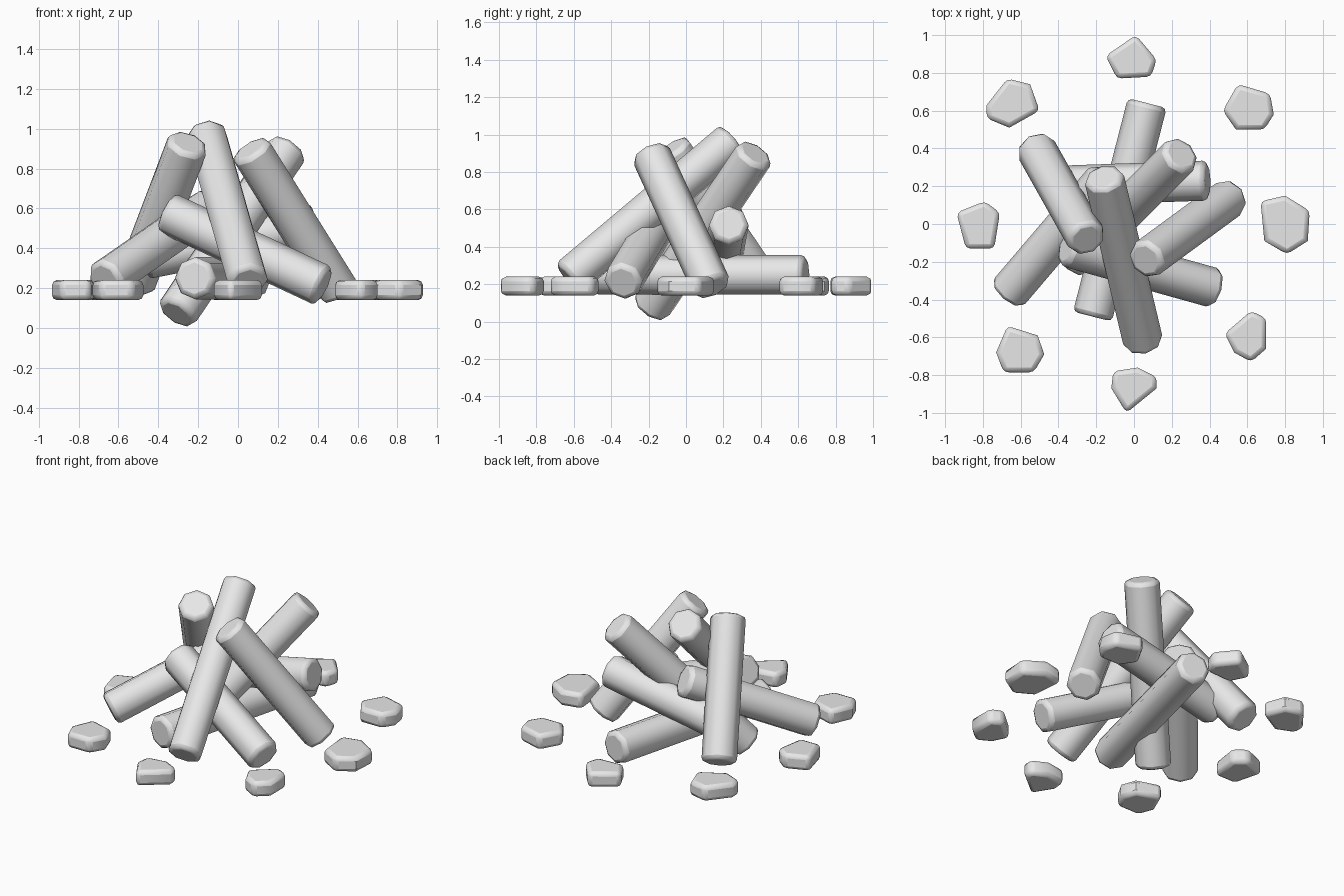
import bpy, bmesh
from mathutils import Vector

cube = bpy.data.objects.get("Cube")
if cube:
    bpy.data.objects.remove(cube, do_unlink=True)

grey = bpy.data.materials.new("plain grey")
grey.use_nodes = True
COLOUR = (0.8, 0.8, 0.8, 1)
grey.diffuse_color = COLOUR
grey.node_tree.nodes["Principled BSDF"].inputs["Base Color"].default_value = COLOUR


def finish(name, bm, bevel, angle):
    """Turn a bmesh into a bevelled, smooth shaded object."""
    bmesh.ops.recalc_face_normals(bm, faces=bm.faces)
    mesh = bpy.data.meshes.new(name)
    bm.to_mesh(mesh)
    bm.free()
    mesh.materials.append(grey)
    ob = bpy.data.objects.new(name, mesh)
    bpy.context.collection.objects.link(ob)
    mod = ob.modifiers.new("rounded rim", 'BEVEL')
    mod.width = bevel
    mod.segments = 2
    mod.limit_method = 'ANGLE'
    mod.angle_limit = 1.0          # rims only, not the long sides
    bpy.ops.object.select_all(action='DESELECT')
    ob.select_set(True)
    bpy.context.view_layer.objects.active = ob
    bpy.ops.object.shade_smooth_by_angle(angle=angle)
    return ob


def log(name, top, bottom, radius=0.106):
    """Eight-sided log between two end centres."""
    a, b = Vector(top), Vector(bottom)
    bm = bmesh.new()
    bmesh.ops.create_cone(bm, cap_ends=True, segments=8, radius1=radius,
                          radius2=radius, depth=(a - b).length)
    ob = finish(name, bm, 0.025, 0.9)
    ob.location = (a + b) / 2
    ob.rotation_euler = (a - b).to_track_quat('Z', 'Y').to_euler()


def stone(name, outline):
    """Flat stone extruded from its outline."""
    bm = bmesh.new()
    face = bm.faces.new([bm.verts.new((x, y, 0.14)) for x, y in outline])
    ext = bmesh.ops.extrude_face_region(bm, geom=[face])
    bmesh.ops.translate(bm, vec=(0, 0, 0.1),
                        verts=[v for v in ext["geom"] if isinstance(v, bmesh.types.BMVert)])
    finish(name, bm, 0.025, 0.9)


# Tall leaning logs
log("leaning_log_left", (-0.25, -0.08, 0.93), (-0.52, 0.40, 0.22))
log("leaning_log_front", (-0.16, 0.25, 0.97), (0.05, -0.63, 0.23))
log("leaning_log_back", (0.25, 0.37, 0.90), (-0.31, -0.19, 0.07))
log("leaning_log_right", (0.06, -0.19, 0.90), (0.51, 0.14, 0.18))

# Lower crossing logs
log("crossing_log_left", (-0.15, 0.24, 0.60), (-0.67, -0.37, 0.24))
log("crossing_log_front", (-0.36, -0.12, 0.58), (0.43, -0.34, 0.21))
log("crossing_log_back", (0.39, 0.23, 0.52), (-0.47, 0.20, 0.35))
log("ground_log", (0.07, 0.64, 0.25), (-0.22, -0.49, 0.25))

# Ring of stones
stones = {
    "back": [(.01, 1), (.12, .87), (.09, .78), (-.09, .77), (-.15, .89)],
    "back_left": [(-.67, .77), (-.55, .74), (-.5, .6), (-.66, .51), (-.78, .56), (-.78, .63)],
    "back_right": [(.55, .74), (.72, .69), (.74, .58), (.69, .5), (.54, .5), (.47, .6)],
    "left": [(-.79, .12), (-.71, .06), (-.74, -.13), (-.89, -.13), (-.94, .06)],
    "right": [(.8, .15), (.93, .07), (.92, -.09), (.81, -.16), (.69, -.09), (.67, .12)],
    "front_left": [(-.67, -.54), (-.51, -.59), (-.475, -.69), (-.53, -.785), (-.69, -.785), (-.73, -.68)],
    "front_right": [(.62, -.46), (.7, -.5), (.7, -.66), (.62, -.73), (.53, -.68), (.48, -.58)],
    "front": [(.02, -.76), (.12, -.81), (.12, -.87), (-.04, -1), (-.12, -.87), (-.11, -.78)],
}
for place, outline in stones.items():
    stone("stone_" + place, outline)
